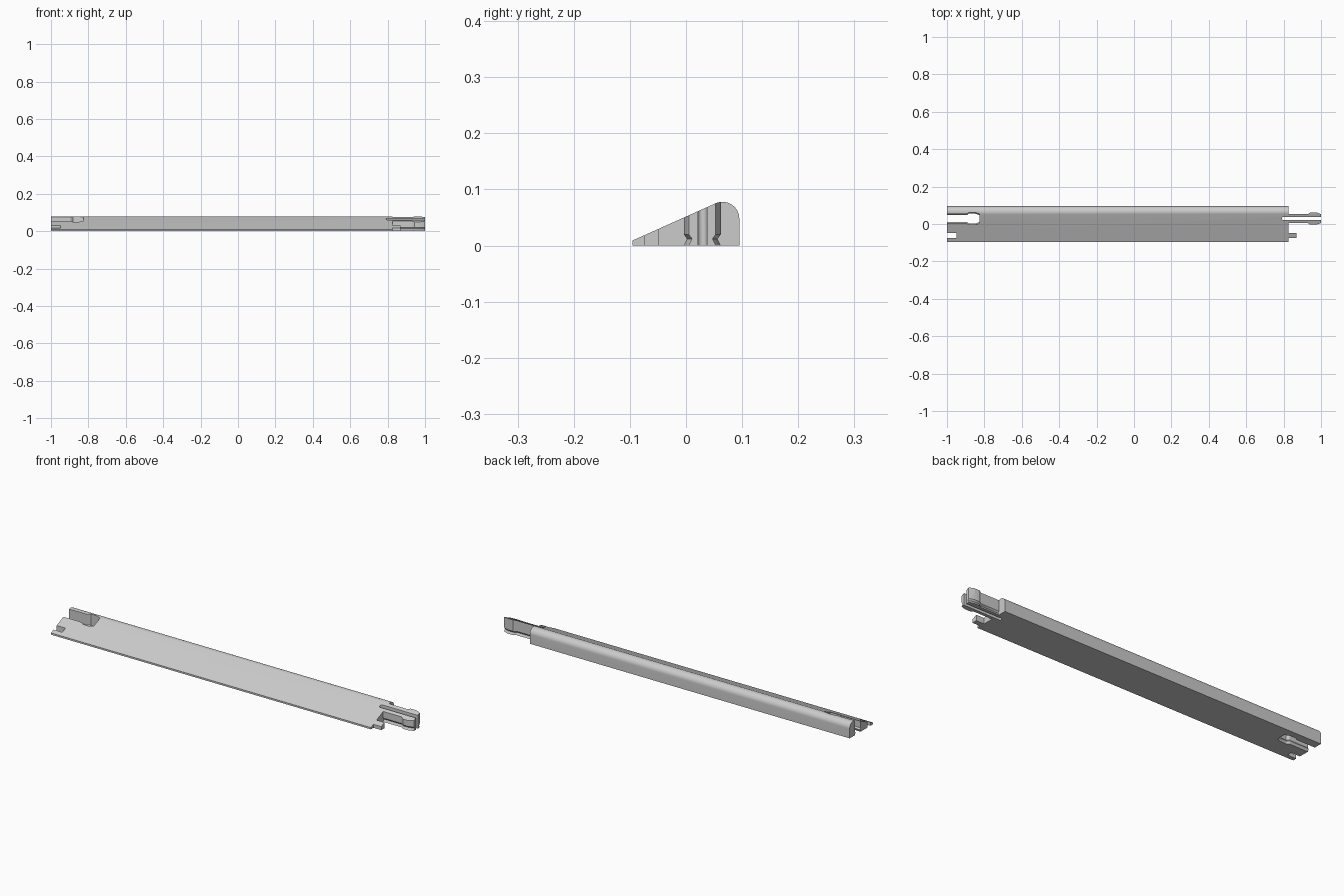
import bpy, bmesh, math

if "Cube" in bpy.data.objects:
    bpy.data.objects.remove(bpy.data.objects["Cube"])

MID = 0.029    # centre line of the tongue and socket


def add_object(name, bm):
    bmesh.ops.recalc_face_normals(bm, faces=bm.faces)
    mesh = bpy.data.meshes.new(name)
    bm.to_mesh(mesh)
    bm.free()
    obj = bpy.data.objects.new(name, mesh)
    bpy.context.collection.objects.link(obj)
    return obj


def loft(name, rings):
    """Closed solid through rings with equal point counts."""
    bm = bmesh.new()
    loops = [[bm.verts.new(p) for p in ring] for ring in rings]
    n = len(loops[0])
    for a, b in zip(loops, loops[1:]):
        for i in range(n):
            j = (i + 1) % n
            bm.faces.new((a[i], a[j], b[j], b[i]))
    bm.faces.new(loops[0])
    bm.faces.new(loops[-1])
    return add_object(name, bm)


# Wedge cross-section (y, z) with a rounded back edge
profile = [(0.095, 0), (-0.0955, 0), (-0.0955, 0.009)]
for i in range(15):
    a = math.radians(113.6 * (1 - i / 14))
    profile.append((0.065 + 0.030 * math.cos(a), 0.048 + 0.030 * math.sin(a)))
strip = loft("edge_strip", [[(x, y, z) for y, z in profile] for x in (-1, 1)])

# Half outline of the barbed tongue: distance past the shoulder, half width
barb = [(0, 0.024), (0.105, 0.024), (0.118, 0.033), (0.15, 0.033), (0.175, 0.024)]


def barb_side(x0, side, out):
    pts = [(x0 + d, MID + side * w, -side) for d, w in barb]
    return pts if out else pts[::-1]


# Plan outline (x, y, inward shift direction), counter-clockwise
END = 0.825
plan = [(-1.1, -0.2, 0), (END, -0.2, 0),
        (END, -0.075, 0), (0.87, -0.075, 0), (0.87, -0.049, 0), (END, -0.049, 0)]
plan += barb_side(END, -1, True)
for i in range(9):             # rounded slit between the prongs
    a = math.radians(-90 - 180 * i / 8)
    if i == 0:
        plan.append((1.0, MID - 0.008, 0))
    plan.append((0.798 + 0.008 * math.cos(a), MID + 0.008 * math.sin(a), 0))
plan.append((1.0, MID + 0.008, 0))
plan += barb_side(END, 1, False)
plan += [(END, 0.2, 0), (-1.1, 0.2, 0), (-1.1, MID + 0.024, -1)]
plan += barb_side(-1, 1, True)     # matching socket
plan += barb_side(-1, -1, False)
plan += [(-1.1, MID - 0.024, 1), (-1.1, -0.049, 0), (-0.95, -0.049, 0),
         (-0.95, -0.075, 0), (-1.1, -0.075, 0)]

# Layers pinch the tongue and socket sides into a locking groove
layers = [(-0.02, 0), (0, 0), (0.012, 0.006), (0.02, 0), (0.12, 0)]
cutter = loft("plan_cutter", [[(x, y + s * shift, z) for x, y, s in plan]
                              for z, shift in layers])
cutter.hide_render = True
cutter.display_type = 'WIRE'

mod = strip.modifiers.new("plan", 'BOOLEAN')
mod.operation = 'INTERSECT'
mod.solver = 'EXACT'
mod.object = cutter
bpy.context.view_layer.objects.active = strip
strip.select_set(True)
bpy.ops.object.modifier_apply(modifier=mod.name)
bpy.data.objects.remove(cutter)

# Plain grey finish
grey = bpy.data.materials.new("light_grey")
grey.diffuse_color = (0.6, 0.6, 0.6, 1)
grey.use_nodes = True
grey.node_tree.nodes["Principled BSDF"].inputs["Base Color"].default_value = grey.diffuse_color
strip.data.materials.clear()
strip.data.materials.append(grey)
bpy.ops.object.shade_smooth_by_angle(angle=math.radians(30))
